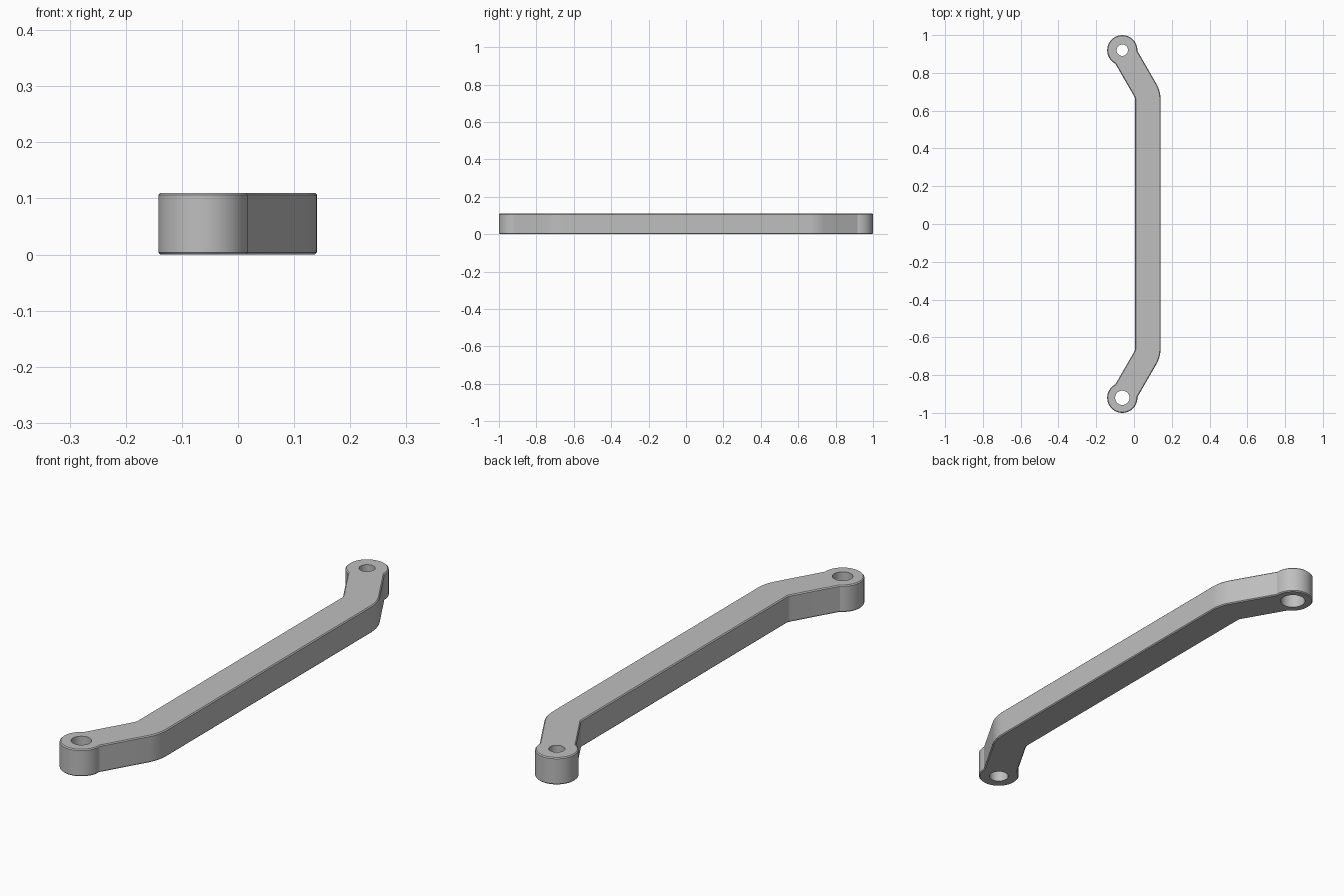
import bpy
import bmesh
from math import sin, cos, radians, degrees, asin
from mathutils import Vector

cube = bpy.data.objects.get("Cube")
if cube:
    bpy.data.objects.remove(cube, do_unlink=True)

HEIGHT = 0.11
BOSS_X, BOSS_Y, BOSS_R = -0.062, 0.92, 0.08
HALF_W = 0.0675          # half the width of the bar
OUTER_X = 0.141          # outer side of the bar
OUTER_R = 0.17           # bend radius on the outer side
BEND = 30                # bend angle in degrees
CHAMFER = 0.004

grey = bpy.data.materials.new("satin_grey")
grey.use_nodes = True
grey.diffuse_color = (0.52, 0.52, 0.52, 1)
grey.node_tree.nodes["Principled BSDF"].inputs["Base Color"].default_value = (0.52, 0.52, 0.52, 1)


def arc(cx, cy, r, start, end, steps):
    angles = [radians(start + (end - start) * i / steps) for i in range(steps + 1)]
    return [(cx + r * cos(a), cy + r * sin(a)) for a in angles]


def cylinder(name, x, y, z0, z1, r):
    bpy.ops.mesh.primitive_cylinder_add(vertices=48, radius=r, depth=z1 - z0,
                                        location=(x, y, (z0 + z1) / 2))
    obj = bpy.context.object
    obj.name = name
    obj.hide_render = True
    return obj


# Outline: bend, round boss, bend back, then mirrored for the other end
b = radians(BEND)
bend_x = OUTER_X - OUTER_R
edge = BOSS_X * cos(b) + BOSS_Y * sin(b) + HALF_W
bend_y = (edge - OUTER_R - bend_x * cos(b)) / sin(b)
neck = degrees(asin(HALF_W / BOSS_R))
arm = BEND - 90
half = arc(bend_x, bend_y, OUTER_R, 0, BEND, 8)
half += arc(BOSS_X, BOSS_Y, BOSS_R, arm + neck, arm + 360 - neck, 48)
half += arc(bend_x, bend_y, OUTER_R - 2 * HALF_W, BEND, 0, 6)
outline = half + [(x, -y) for x, y in reversed(half)]

# Solid bar with chamfered rims
bm = bmesh.new()
base = bm.faces.new([bm.verts.new((x, y, 0)) for x, y in outline])
ret = bmesh.ops.extrude_face_region(bm, geom=[base])
top = [v for v in ret["geom"] if isinstance(v, bmesh.types.BMVert)]
bmesh.ops.translate(bm, verts=top, vec=Vector((0, 0, HEIGHT)))
if not any(len(f.verts) > 4 and f.calc_center_median().z < 0.001 for f in bm.faces):
    bm.faces.new([v for v in bm.verts if v.co.z < 0.001])
bmesh.ops.recalc_face_normals(bm, faces=bm.faces)
rims = [e for e in bm.edges if abs(e.verts[0].co.z - e.verts[1].co.z) < 0.001]
bmesh.ops.bevel(bm, geom=rims, offset=CHAMFER, segments=1, affect='EDGES')
bmesh.ops.recalc_face_normals(bm, faces=bm.faces)
mesh = bpy.data.meshes.new("handle_bar")
bm.to_mesh(mesh)
bm.free()
mesh.materials.append(grey)
bar = bpy.data.objects.new("handle_bar", mesh)
bpy.context.collection.objects.link(bar)

# Bolt holes, with a deep counterbore under the back boss
cutters = [
    cylinder("front_hole_cutter", BOSS_X, -BOSS_Y, -0.05, HEIGHT + 0.05, 0.038),
    cylinder("back_hole_cutter", BOSS_X, BOSS_Y, -0.05, HEIGHT + 0.05, 0.03),
    cylinder("back_counterbore_cutter", BOSS_X, BOSS_Y, -0.05, 0.07, 0.049),
]
bpy.ops.object.select_all(action='DESELECT')
bar.select_set(True)
bpy.context.view_layer.objects.active = bar
for cutter in cutters:
    mod = bar.modifiers.new(cutter.name, 'BOOLEAN')
    mod.operation = 'DIFFERENCE'
    mod.solver = 'EXACT'
    mod.object = cutter
    bpy.ops.object.modifier_apply(modifier=mod.name)
for cutter in cutters:
    bpy.data.objects.remove(cutter, do_unlink=True)

bpy.ops.object.shade_smooth_by_angle(angle=radians(25))
